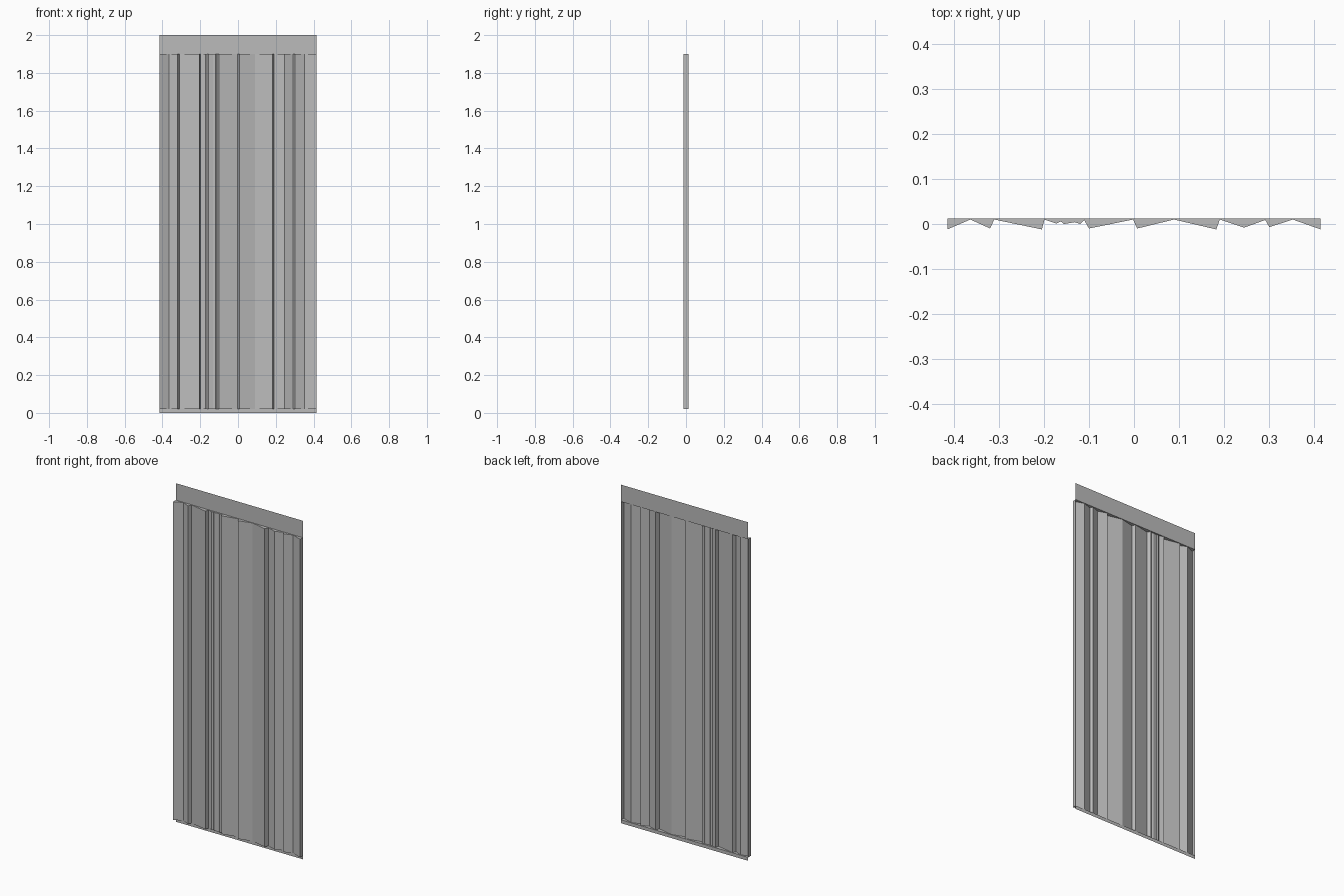
import bpy
import bmesh

cube = bpy.data.objects.get("Cube")
if cube:
    bpy.data.objects.remove(cube, do_unlink=True)

grey = bpy.data.materials.new("plain grey")
grey.use_nodes = True
colour = (0.5, 0.5, 0.5, 1)
grey.diffuse_color = colour
grey.node_tree.nodes["Principled BSDF"].inputs["Base Color"].default_value = colour

HALF, BACK, FRONT = 0.415, 0.012, -0.012
LOW, HIGH, TOP = 0.02, 1.9, 2.0

# Folded outline, left to right across the front
folds = [(-HALF, FRONT), (-0.364, 0.010), (-0.32, -0.010), (-0.311, 0.010),
         (-0.205, FRONT), (-0.199, 0.010), (-0.173, 0.001), (-0.163, 0.006),
         (-0.156, 0.000), (-0.132, 0.004), (-0.12, 0.000), (-0.111, 0.009),
         (-0.1, -0.010), (-0.002, 0.010), (0.007, -0.010), (0.089, 0.010),
         (0.183, FRONT), (0.191, 0.010), (0.245, -0.008), (0.292, 0.009),
         (0.301, -0.007), (0.353, 0.010), (HALF, FRONT)]


def sheet(name, outline, z0, z1, capped=False):
    """Raise an outline into upright flat faces, optionally with end caps."""
    bm = bmesh.new()
    low = [bm.verts.new((x, y, z0)) for x, y in outline]
    high = [bm.verts.new((x, y, z1)) for x, y in outline]
    for i in range(len(outline) - 1):
        bm.faces.new((low[i], low[i + 1], high[i + 1], high[i]))
    if capped:
        bm.faces.new(high)
        bm.faces.new(low[::-1])
    mesh = bpy.data.meshes.new(name)
    bm.to_mesh(mesh)
    bm.free()
    mesh.materials.append(grey)
    obj = bpy.data.objects.new(name, mesh)
    bpy.context.collection.objects.link(obj)
    return obj


# Pleated panel with returns at both sides, open at the back
sheet("pleated_panel", [(-HALF, BACK)] + folds + [(HALF, BACK)], LOW, HIGH, True)

# Thin flat strips above and below the pleats
flat = [(-HALF, BACK), (HALF, BACK)]
sheet("top_strip", flat, HIGH, TOP)
sheet("bottom_strip", flat, 0, LOW)
